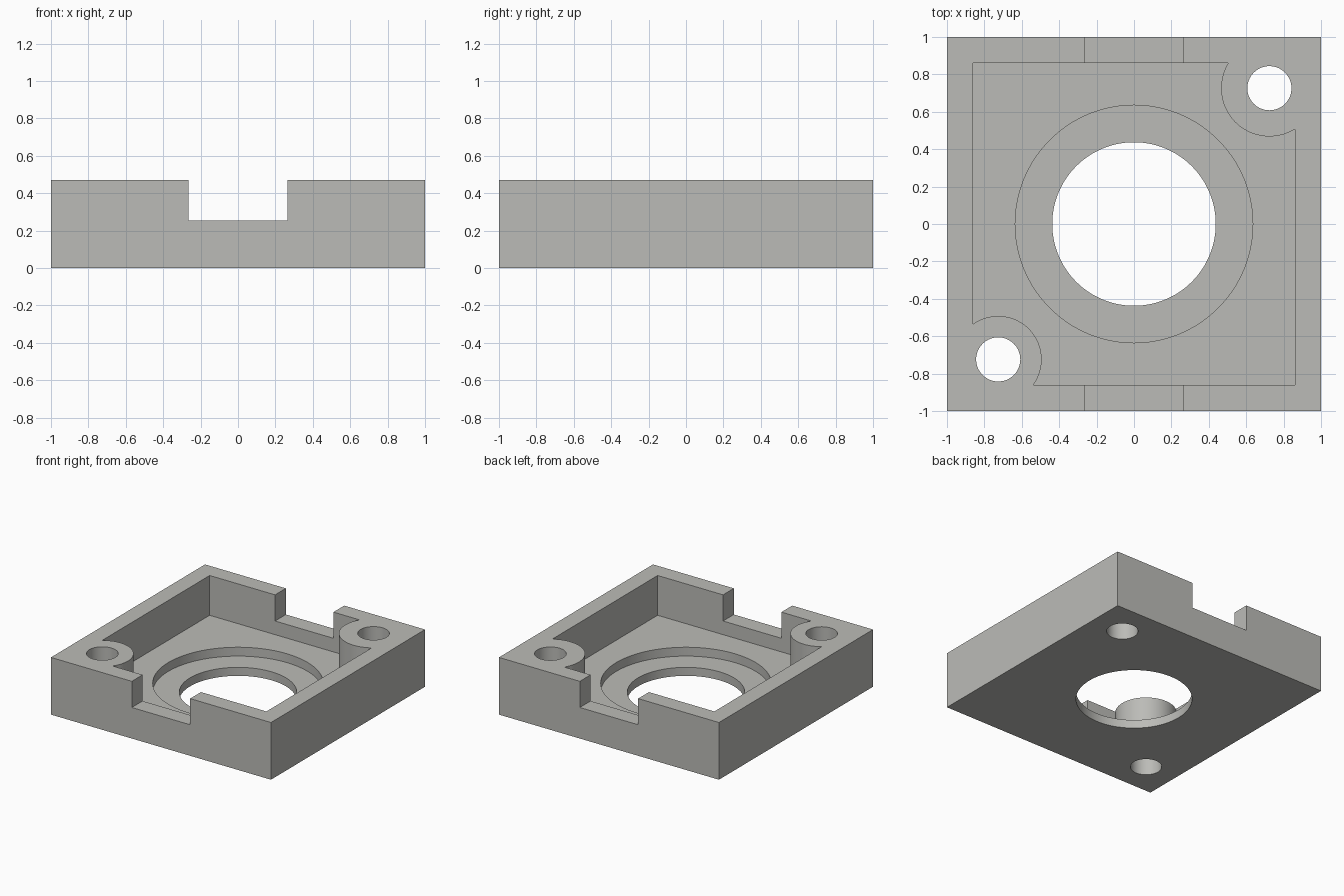
import bpy
import math

if "Cube" in bpy.data.objects:
    bpy.data.objects.remove(bpy.data.objects["Cube"])

H = 0.47          # overall height
FLOOR = 0.143     # pocket floor
RECESS = 0.07     # ring recess floor
WALL = 0.86       # inner wall half width

grey = bpy.data.materials.new("warm grey")
grey.diffuse_color = (0.50, 0.50, 0.475, 1)
grey.use_nodes = True
grey.node_tree.nodes["Principled BSDF"].inputs["Base Color"].default_value = grey.diffuse_color


def box(name, x, y, z0, z1):
    """Box centred on x = y = 0 with half widths x and y."""
    bpy.ops.mesh.primitive_cube_add(size=2, location=(0, 0, (z0 + z1) / 2))
    ob = bpy.context.object
    ob.name = name
    ob.scale = (x, y, (z1 - z0) / 2)
    bpy.ops.object.transform_apply(location=True, rotation=False, scale=True)
    ob.data.materials.append(grey)
    return ob


def rod(name, x, y, r, z0, z1, sides=96):
    bpy.ops.mesh.primitive_cylinder_add(vertices=sides, radius=r, depth=z1 - z0,
                                        location=(x, y, (z0 + z1) / 2))
    ob = bpy.context.object
    ob.name = name
    bpy.ops.object.transform_apply(location=True, rotation=False, scale=False)
    ob.data.materials.append(grey)
    return ob


def boolean(target, tool):
    """Subtract tool from target, then discard the tool."""
    mod = target.modifiers.new("cut", 'BOOLEAN')
    mod.operation = 'DIFFERENCE'
    mod.solver = 'EXACT'
    mod.object = tool
    bpy.context.view_layer.objects.active = target
    bpy.ops.object.modifier_apply(modifier=mod.name)
    bpy.data.objects.remove(tool, do_unlink=True)


# Pocket cutter, with the two round corner bosses left standing
pocket = box("pocket_cutter", WALL, WALL, FLOOR, H + 0.2)
bosses = [(0.724, 0.726, 0.258), (-0.726, -0.724, 0.232)]
for x, y, r in bosses:
    boolean(pocket, rod("boss", x, y, r, 0, H + 0.4))

# Square housing with pocket and cable notches in front and back walls
housing = box("housing", 1, 1, 0, H)
boolean(housing, pocket)
boolean(housing, box("notch_cutter", 0.265, 1.2, 0.255, H + 0.2))

# Stepped centre opening
boolean(housing, rod("recess_cutter", 0, 0, 0.635, RECESS, 0.24, 128))
boolean(housing, rod("opening_cutter", 0, 0, 0.437, -0.2, 0.24, 128))

# Screw holes through the bosses
for x, y, r in bosses:
    boolean(housing, rod("screw_hole_cutter", x, y, 0.118, -0.2, H + 0.2, 64))

bpy.ops.object.select_all(action='DESELECT')
housing.select_set(True)
bpy.context.view_layer.objects.active = housing
bpy.ops.object.shade_smooth_by_angle(angle=math.radians(30))
